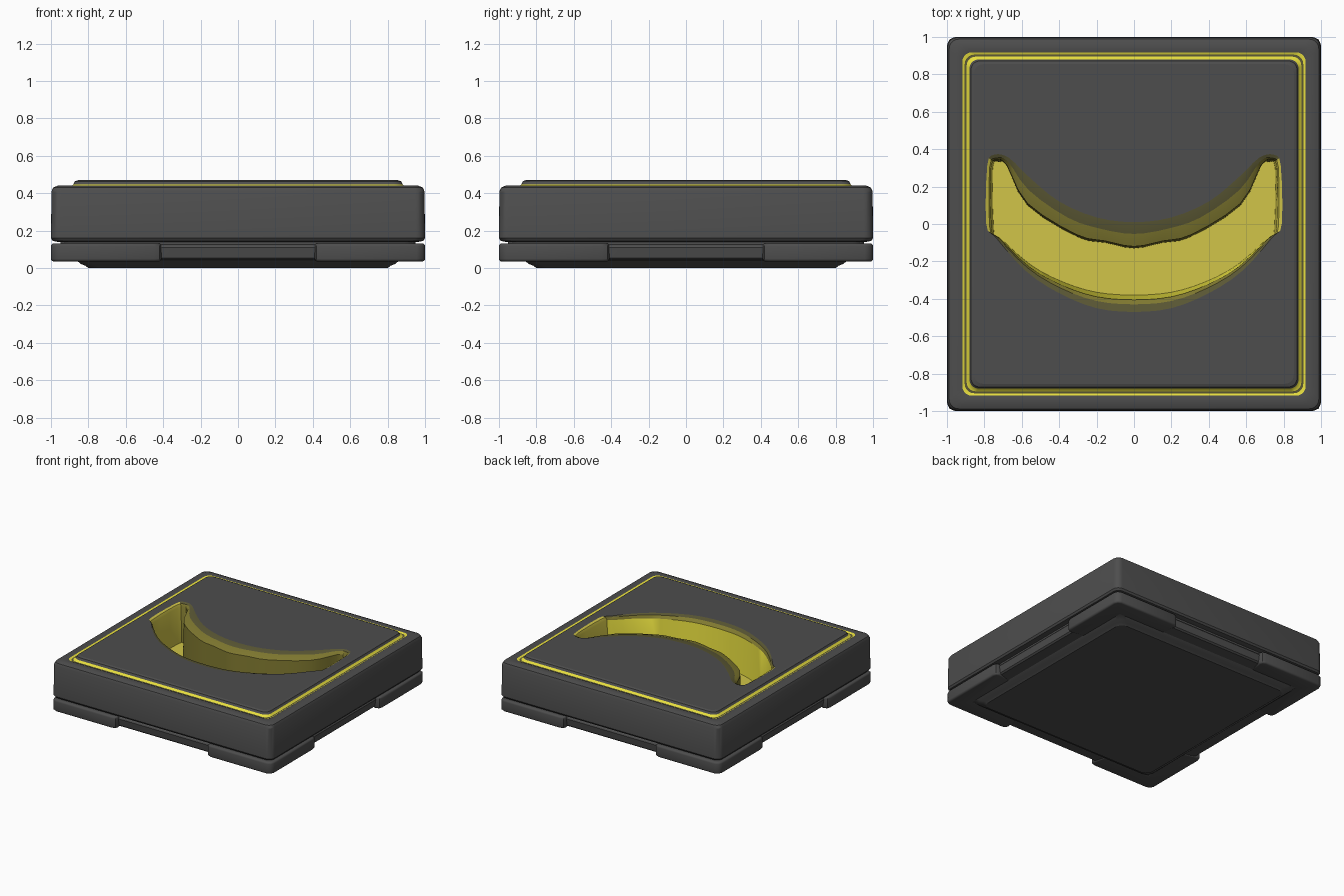
import bpy, bmesh, math
from mathutils import Vector

if "Cube" in bpy.data.objects:
    bpy.data.objects.remove(bpy.data.objects["Cube"])


def material(name, rgb):
    m = bpy.data.materials.new(name)
    m.diffuse_color = (*rgb, 1)
    m.use_nodes = True
    m.node_tree.nodes["Principled BSDF"].inputs["Base Color"].default_value = m.diffuse_color
    return m


MATS = [material("charcoal", (0.075, 0.075, 0.075)),
        material("yellow", (0.64, 0.56, 0.065)),
        material("dark olive", (0.105, 0.098, 0.035)),
        material("olive", (0.22, 0.195, 0.03)),
        material("bright yellow", (0.82, 0.75, 0.05))]
GREY, YELLOW, DARK, OLIVE, BRIGHT = range(5)


def finish(bm, name, angle=28):
    bmesh.ops.recalc_face_normals(bm, faces=bm.faces)
    me = bpy.data.meshes.new(name)
    bm.to_mesh(me)
    bm.free()
    for m in MATS:
        me.materials.append(m)
    ob = bpy.data.objects.new(name, me)
    bpy.context.collection.objects.link(ob)
    bpy.ops.object.select_all(action='DESELECT')
    ob.select_set(True)
    bpy.context.view_layer.objects.active = ob
    bpy.ops.object.shade_smooth_by_angle(angle=math.radians(angle), keep_sharp_edges=True)
    return ob


def rounded_square(h, z, r=0.05, n=5):
    pts = []
    for k in range(4):
        sx, sy = ((1, 1), (-1, 1), (-1, -1), (1, -1))[k]
        for i in range(n + 1):
            a = math.pi / 2 * (k + i / n)
            pts.append((sx * (h - r) + r * math.cos(a), sy * (h - r) + r * math.sin(a), z))
    return pts


def loft(bm, rings, mats):
    """Join rings of points with quads; one material index per band."""
    loops = [[bm.verts.new(p) for p in ring] for ring in rings]
    bands = []
    for a, b, m in zip(loops, loops[1:], mats):
        band = []
        for i in range(len(a)):
            j = (i + 1) % len(a)
            f = bm.faces.new((a[i], a[j], b[j], b[i]))
            f.material_index = m
            band.append(f)
        bands.append(band)
    return loops, bands


def smooth_half(pts, steps=3):
    """Catmull-Rom through the right half, then mirrored to a closed outline."""
    p = [Vector(q) for q in pts]
    ext = [Vector((-p[1].x, p[1].y))] + p + [Vector((-p[-2].x, p[-2].y))]
    half = []
    for i in range(1, len(ext) - 2):
        a, b, c, d = ext[i - 1:i + 3]
        for s in range(steps):
            t = s / steps
            half.append(0.5 * (2 * b + (c - a) * t + (2 * a - 5 * b + 4 * c - d) * t * t
                               + (3 * b - a - 3 * c + d) * t ** 3))
    half.append(p[-1])
    return half + [Vector((-q.x, q.y)) for q in half[-2:0:-1]]


# crescent outline at the rim and at the floor
RIM = smooth_half([(0, 0.01), (0.2, 0.035), (0.4, 0.12), (0.56, 0.25), (0.67, 0.355), (0.75, 0.37),
                   (0.785, 0.31), (0.79, 0.0), (0.74, -0.07), (0.58, -0.25), (0.4, -0.37),
                   (0.2, -0.45), (0, -0.47)])
FLOOR = smooth_half([(0, -0.13), (0.15, -0.10), (0.3, -0.07), (0.57, 0.1), (0.68, 0.31), (0.72, 0.33),
                     (0.755, 0.3), (0.75, -0.03), (0.72, -0.07), (0.55, -0.22), (0.38, -0.31),
                     (0.2, -0.365), (0, -0.38)])
N = len(RIM)


def crescent(t, z, t_back=None):
    """Outline between rim and floor; the concave back side may use its own step."""
    pts = []
    for i, (a, b) in enumerate(zip(RIM, FLOOR)):
        back = t_back is not None and min(i, N - i) <= 13
        pts.append((*a.lerp(b, t_back if back else t), z))
    return pts


# upper body: rounded block, yellow groove, raised plate with crescent recess
bm = bmesh.new()
sections = [(0.965, 0.14), (0.99, 0.145), (1.0, 0.16), (0.997, 0.41), (0.988, 0.43), (0.965, 0.44),
            (0.918, 0.441), (0.905, 0.434), (0.895, 0.435), (0.88, 0.447), (0.872, 0.464), (0.855, 0.47)]
mats = [GREY] * 6 + [BRIGHT, DARK, BRIGHT] + [GREY] * 2
outer, _ = loft(bm, [rounded_square(h, z, 0.05) for h, z in sections], mats)
bm.faces.new(outer[0])
inner, bands = loft(bm, [crescent(0, 0.47), crescent(0.45, 0.462), crescent(0.72, 0.44, 0.93), crescent(1, 0.15)],
                    [DARK, OLIVE, YELLOW])
bm.faces.new(inner[-1]).material_index = YELLOW
edges = [bm.edges.get((l[i], l[(i + 1) % len(l)])) for l in (outer[-1], inner[0]) for i in range(len(l))]
for e in edges:
    e.smooth = False
bmesh.ops.triangle_fill(bm, use_beauty=True, use_dissolve=False, edges=edges)
bmesh.ops.recalc_face_normals(bm, faces=bm.faces)
for f in bands[2]:                       # back wall olive, front wall bright
    if f.normal.y < -0.35:
        f.material_index = OLIVE
    elif f.normal.y > 0.3:
        f.material_index = BRIGHT
for f in bands[0] + bands[1]:            # tip ends are plain yellow
    if abs(f.normal.x) > 0.9 * f.normal.xy.length and abs(f.calc_center_median().x) > 0.7:
        f.material_index = YELLOW
finish(bm, "upper_body")

# lower base: recessed seam, set-back side band, bottom plate
bm = bmesh.new()
sections = [(0.95, 0.145), (0.95, 0.126), (0.96, 0.12), (0.965, 0.11), (0.957, 0.055), (0.945, 0.044), (0.86, 0.038),
            (0.84, 0.022), (0.815, 0.012), (0.80, 0.0)]
base, bands = loft(bm, [rounded_square(h, z, 0.06) for h, z in sections], [GREY] * 9)
bm.faces.new(base[0])
bm.faces.new(base[-1])
finish(bm, "lower_base")

# L-shaped corner feet
L = [(0.43, 0.85), (0.85, 0.85), (0.85, 0.43), (0.96, 0.41), (0.99, 0.42), (1.0, 0.45),
     (1.0, 0.955), (0.987, 0.987), (0.955, 1.0), (0.45, 1.0), (0.42, 0.99), (0.41, 0.96)]
for k, name in enumerate(("back_right", "back_left", "front_left", "front_right")):
    bm = bmesh.new()
    c, s = round(math.cos(k * math.pi / 2)), round(math.sin(k * math.pi / 2))
    f = bm.faces.new([bm.verts.new((x * c - y * s, x * s + y * c, 0.035)) for x, y in L])
    r = bmesh.ops.extrude_face_region(bm, geom=[f])
    bmesh.ops.translate(bm, vec=(0, 0, 0.097), verts=[v for v in r["geom"] if isinstance(v, bmesh.types.BMVert)])
    rim = [e for e in bm.edges if abs(e.verts[0].co.z - e.verts[1].co.z) < 1e-4]
    bmesh.ops.bevel(bm, geom=rim, offset=0.015, segments=3, profile=0.5, affect='EDGES')
    finish(bm, name + "_foot", 50)
